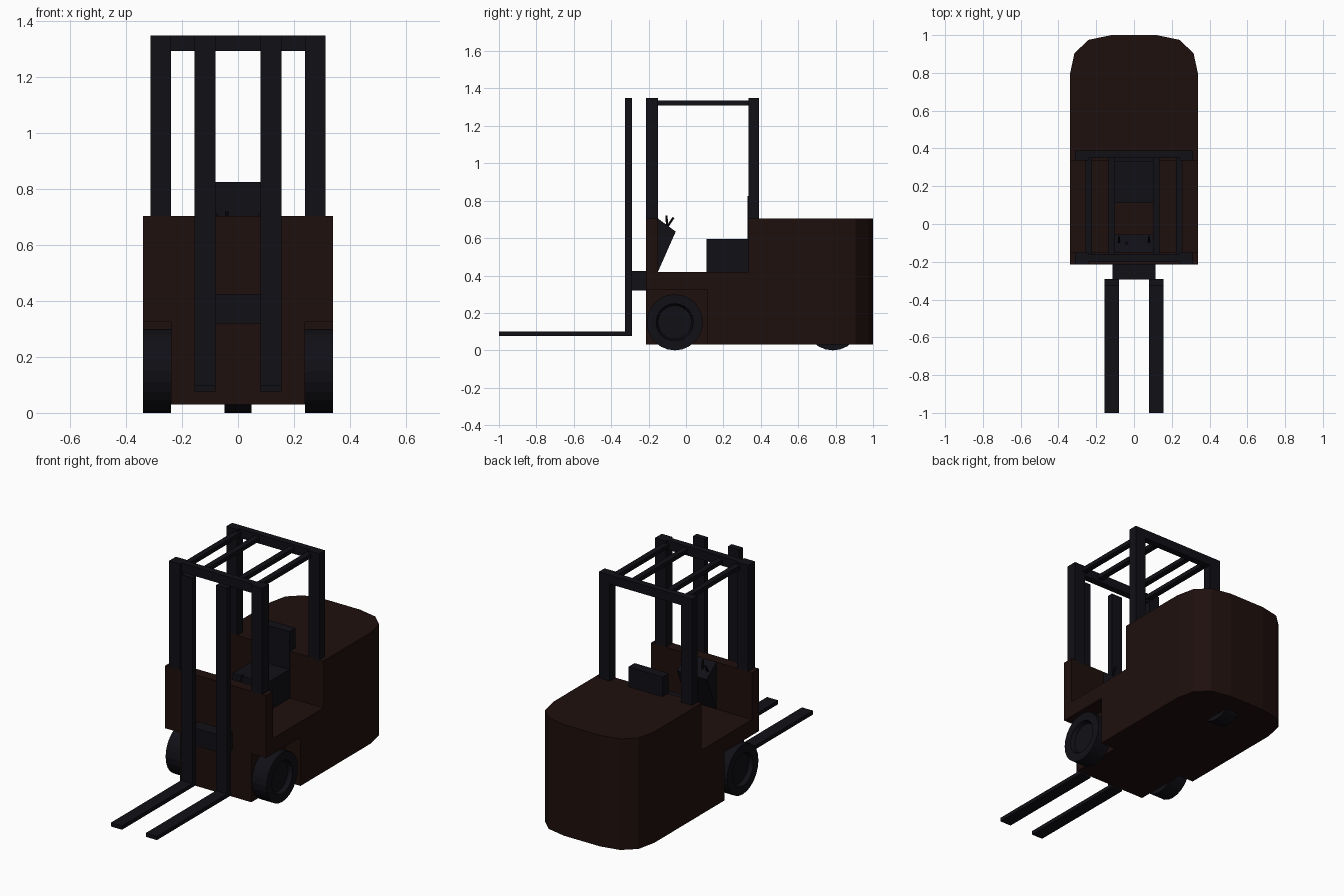
import bpy, bmesh
from math import pi
from mathutils import Vector, Matrix

if "Cube" in bpy.data.objects:
    bpy.data.objects.remove(bpy.data.objects["Cube"])


def material(name, rgb):
    m = bpy.data.materials.new(name)
    m.diffuse_color = (*rgb, 1)
    m.use_nodes = True
    m.node_tree.nodes["Principled BSDF"].inputs["Base Color"].default_value = m.diffuse_color
    return m


BROWN = material("dark_red_paint", (0.013, 0.005, 0.004))
DARK = material("dark_metal", (0.005, 0.005, 0.008))


def finish(name, bm, mat):
    bmesh.ops.recalc_face_normals(bm, faces=bm.faces)
    me = bpy.data.meshes.new(name)
    bm.to_mesh(me)
    bm.free()
    ob = bpy.data.objects.new(name, me)
    bpy.context.collection.objects.link(ob)
    me.materials.append(mat)
    return ob


def extrude(name, points, direction, mat):
    bm = bmesh.new()
    face = bm.faces.new([bm.verts.new(p) for p in points])
    new = bmesh.ops.extrude_face_region(bm, geom=[face], use_keep_orig=True)["geom"]
    bmesh.ops.translate(bm, vec=direction, verts=[v for v in new if isinstance(v, bmesh.types.BMVert)])
    return finish(name, bm, mat)


def box(name, x, y, z, mat=DARK):
    pts = [(x[0], y[0], z[0]), (x[1], y[0], z[0]), (x[1], y[1], z[0]), (x[0], y[1], z[0])]
    return extrude(name, pts, (0, 0, z[1] - z[0]), mat)


def side_profile(name, yz, x0, x1, mat=DARK):
    return extrude(name, [(x0, y, z) for y, z in yz], (x1 - x0, 0, 0), mat)


def cut(ob, cutter):
    mod = ob.modifiers.new("cut", "BOOLEAN")
    mod.operation, mod.solver, mod.object = "DIFFERENCE", "EXACT", cutter
    bpy.context.view_layer.objects.active = ob
    bpy.ops.object.modifier_apply(modifier=mod.name)
    bpy.data.objects.remove(cutter)


def wheel(name, x, y, width, r=0.15):
    # Tyre with a stepped, recessed hub on both sides
    h = width / 2
    rings = [(-h + .025, .065), (-h + .025, .09), (-h, .1), (-h, r),
             (h, r), (h, .1), (h - .025, .09), (h - .025, .065)]
    bm = bmesh.new()
    loops = []
    for dx, rad in rings:
        loops.append(bmesh.ops.create_circle(
            bm, segments=24, radius=rad,
            matrix=Matrix.Translation((x + dx, y, r)) @ Matrix.Rotation(pi / 2, 4, "Y"))["verts"])
    for a, b in zip(loops, loops[1:]):
        for i in range(24):
            j = (i + 1) % 24
            bm.faces.new((a[i], a[j], b[j], b[i]))
    bm.faces.new(loops[0])
    bm.faces.new(loops[-1])
    return finish(name, bm, DARK)


def rod(name, a, b, r):
    a, b = Vector(a), Vector(b)
    bm = bmesh.new()
    rot = (b - a).to_track_quat("Z", "Y").to_matrix().to_4x4()
    bmesh.ops.create_cone(bm, cap_ends=True, segments=8, radius1=r, radius2=r,
                          depth=(b - a).length, matrix=Matrix.Translation((a + b) / 2) @ rot)
    return finish(name, bm, DARK)


# Body: plan outline with rounded tail, cut for cockpit and wheel arches
half = [(.34, -.215), (.34, .79), (.315, .905), (.24, .975), (.12, 1)]
plan = half + [(-x, y) for x, y in reversed(half)]
body = extrude("body", [(x, y, .03) for x, y in plan], (0, 0, .675), BROWN)
cut(body, box("cockpit_cutter", (-.6, .6), (-.15, .335), (.42, 1)))
for s in (-1, 1):
    cut(body, box("arch_cutter", sorted((s * .24, s * .6)), (-.4, .115), (-.2, .325)))

# Wheels
wheel("rear_wheel", 0, .785, .095)
for s, side in ((-1, "left"), (1, "right")):
    wheel(side + "_front_wheel", s * .29, -.06, .1)

# Seat and steering console
box("seat", (-.115, .115), (.11, .335), (.42, .595))
box("seat_back", (-.115, .115), (.33, .39), (.595, .825))
side_profile("console", [(-.15, .42), (-.055, .635), (-.15, .705)], -.1, .1)
for i, x in enumerate((-.08, -.04, .08)):
    end = (x, -.105, .72) if i == 1 else (x, -.067, .71)
    rod("control_lever", (x, -.1, .66), end, .006)

# Forks, carriage and overhead guard posts
L_profile = [(-1, .077), (-.29, .077), (-.29, 1.35), (-.325, 1.35), (-.325, .1), (-1, .1)]
box("carriage", (-.115, .115), (-.295, -.215), (.32, .425))
for s, side in ((-1, "left"), (1, "right")):
    side_profile(side + "_fork", L_profile, s * .08, s * .155)
    px = sorted((s * .24, s * .313))
    box(side + "_front_post", px, (-.215, -.15), (.7, 1.35))
    box(side + "_rear_post", px, (.335, .39), (.7, 1.35))

# Roof bars
box("roof_front_bar", (-.24, .24), (-.2, -.16), (1.295, 1.35))
box("roof_rear_bar", (-.24, .24), (.35, .39), (1.295, 1.35))
for x in (-.24, -.118, .118, .24):
    box("roof_slat", (x - .017, x + .017), (-.165, .355), (1.31, 1.335))
